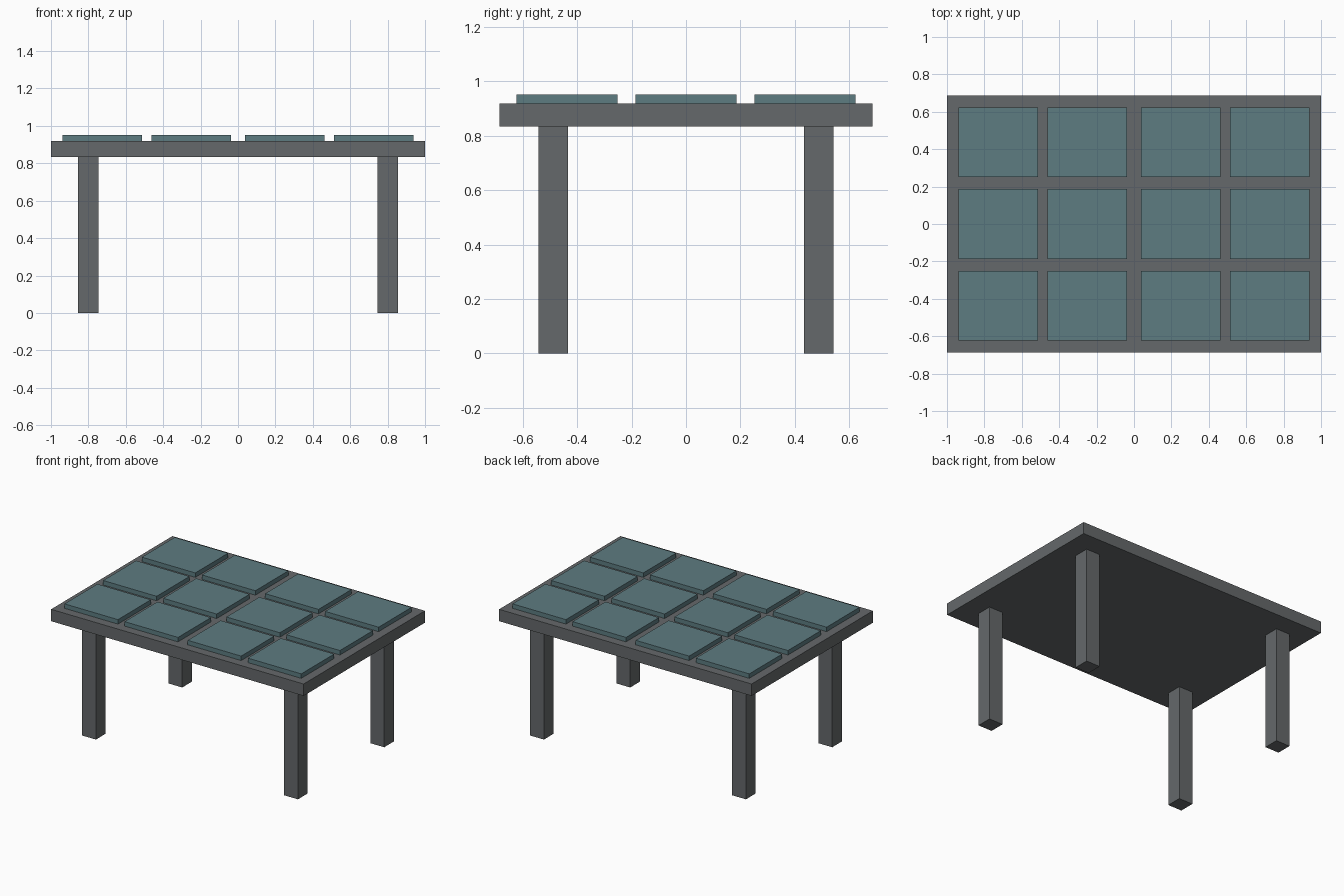
import bpy

if "Cube" in bpy.data.objects:
    bpy.data.objects.remove(bpy.data.objects["Cube"])

# Colours
def material(name, color):
    m = bpy.data.materials.new(name)
    m.diffuse_color = color
    m.use_nodes = True
    m.node_tree.nodes["Principled BSDF"].inputs["Base Color"].default_value = m.diffuse_color
    return m

frame_grey = material("frame_grey", (0.13, 0.14, 0.145, 1))
tile_teal = material("tile_teal", (0.11, 0.20, 0.22, 1))

def box(name, center, size, mat):
    bpy.ops.mesh.primitive_cube_add(size=1, location=center)
    ob = bpy.context.object
    ob.name = name
    ob.scale = size
    bpy.ops.object.transform_apply(location=False, rotation=False, scale=True)
    ob.data.materials.append(mat)
    return ob

LEG_H, SLAB_TOP, TILE_TOP = 0.834, 0.919, 0.951

# Table top slab
box("table_top", (0, 0, (LEG_H + SLAB_TOP) / 2),
    (2.0, 1.372, SLAB_TOP - LEG_H), frame_grey)

# Four square legs
for side, x in (("left", -0.8), ("right", 0.8)):
    for end, y in (("front", -0.488), ("back", 0.488)):
        box(f"{end}_{side}_leg", (x, y, LEG_H / 2),
            (0.11, 0.11, LEG_H), frame_grey)

# Grid of raised tiles, with a slightly wider gap along the middle
for row, y in enumerate((-0.4375, 0, 0.4375)):
    for col, x in enumerate((-0.726, -0.25, 0.25, 0.726)):
        box(f"tile_{row + 1}_{col + 1}", (x, y, (SLAB_TOP + TILE_TOP) / 2),
            (0.423, 0.372, TILE_TOP - SLAB_TOP), tile_teal)
